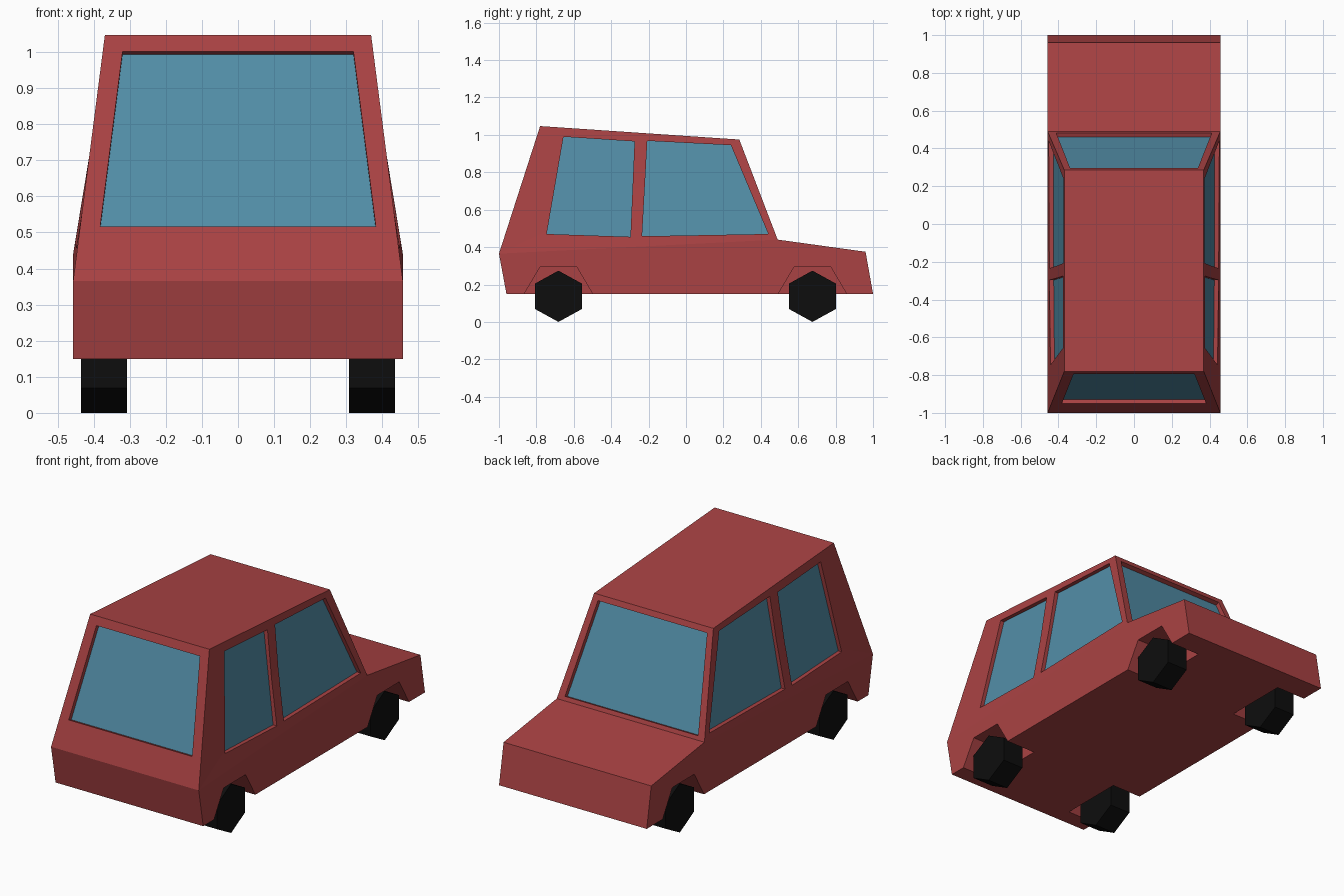
import bpy, bmesh
from math import cos, sin, radians
from mathutils import Vector

if "Cube" in bpy.data.objects:
    bpy.data.objects.remove(bpy.data.objects["Cube"])


def material(name, rgb):
    m = bpy.data.materials.new(name)
    m.diffuse_color = (*rgb, 1)
    m.use_nodes = True
    m.node_tree.nodes["Principled BSDF"].inputs["Base Color"].default_value = m.diffuse_color
    return m


PAINT = material("red_paint", (0.40, 0.055, 0.057))
GLASS = material("blue_glass", (0.085, 0.27, 0.39))
RUBBER = material("black_rubber", (0.004, 0.004, 0.004))


def prism(name, a, b, mat):
    """Solid joining two matching outlines."""
    bm = bmesh.new()
    va = [bm.verts.new(p) for p in a]
    vb = [bm.verts.new(p) for p in b]
    n = len(va)
    bm.faces.new(va)
    bm.faces.new(vb[::-1])
    for i in range(n):
        j = (i + 1) % n
        bm.faces.new((va[j], va[i], vb[i], vb[j]))
    bmesh.ops.recalc_face_normals(bm, faces=bm.faces)
    me = bpy.data.meshes.new(name)
    bm.to_mesh(me)
    bm.free()
    me.materials.append(mat)
    ob = bpy.data.objects.new(name, me)
    bpy.context.collection.objects.link(ob)
    return ob


def cut(target, cutter):
    mod = target.modifiers.new("cut", 'BOOLEAN')
    mod.operation = 'DIFFERENCE'
    mod.solver = 'EXACT'
    mod.object = cutter
    bpy.context.view_layer.objects.active = target
    bpy.ops.object.modifier_apply(modifier=mod.name)
    bpy.data.objects.remove(cutter)


# Body: side profile (half width, y, z), narrower at the roof
WB, WR = 0.457, 0.369
profile = [(WB, -0.96, 0.15), (WB, -1.0, 0.365), (WR, -0.78, 1.047), (WR, 0.285, 0.975),
           (WB, 0.49, 0.44), (WB, 0.96, 0.375), (WB, 1.0, 0.15)]
bm = bmesh.new()
right = [bm.verts.new(p) for p in profile]
left = [bm.verts.new((-x, y, z)) for x, y, z in profile]
for i in range(7):
    j = (i + 1) % 7
    bm.faces.new((right[i], right[j], left[j], left[i]))
for s in (right, left):
    bm.faces.new((s[1], s[2], s[3]))
    bm.faces.new((s[1], s[3], s[4]))
    bm.faces.new((s[0], s[1], s[4], s[5], s[6]))
bmesh.ops.recalc_face_normals(bm, faces=bm.faces)
me = bpy.data.meshes.new("car_body")
bm.to_mesh(me)
bm.free()
me.materials.append(PAINT)
body = bpy.data.objects.new("car_body", me)
bpy.context.collection.objects.link(body)


def window(name, pts, normal):
    """Cut a recess into the body and set a thin pane inside it."""
    n = Vector(normal).normalized()
    off = lambda d: [Vector(p) + n * d for p in pts]
    cut(body, prism("cutter", off(0.04), off(-0.032), PAINT))
    prism(name, off(-0.024), off(-0.033), GLASS)


def side_x(y, z):
    belt = 0.365 + 0.0503 * (y + 1)
    roof = 1.047 - 0.068 * (y + 0.78)
    return WB + (WR - WB) * (z - belt) / (roof - belt)


side_windows = {
    "front_side_window": [(-0.745, 0.47), (-0.655, 0.99), (-0.275, 0.965), (-0.297, 0.455)],
    "back_side_window": [(-0.235, 0.458), (-0.207, 0.968), (0.24, 0.945), (0.44, 0.47)],
}
for s, label in ((1, "right"), (-1, "left")):
    # Side windows
    for name, outline in side_windows.items():
        window(f"{label}_{name}", [(s * side_x(y, z), y, z) for y, z in outline], (s, 0, 0))
    # Wheel arches and six-sided wheels
    for yc, end in ((-0.682, "front"), (0.676, "back")):
        arch = [(-0.183, 0.10), (-0.183, 0.15), (-0.097, 0.295),
                (0.097, 0.295), (0.183, 0.15), (0.183, 0.10)]
        cut(body, prism("cutter", [(s * 0.275, yc + y, z) for y, z in arch],
                        [(s * 0.6, yc + y, z) for y, z in arch], PAINT))
        hexagon = [(yc + 0.144 * cos(radians(30 + 60 * k)),
                    0.137 + 0.137 * sin(radians(30 + 60 * k))) for k in range(6)]
        prism(f"{label}_{end}_wheel", [(s * 0.307, y, z) for y, z in hexagon],
              [(s * 0.435, y, z) for y, z in hexagon], RUBBER)


# End windows, placed along the two sloping end panels
def end_window(name, low, high, t0, t1, w0, w1, normal):
    lo, hi = Vector((0, *low)), Vector((0, *high))
    p, q = lo.lerp(hi, t0), lo.lerp(hi, t1)
    pts = [p + Vector((-w0, 0, 0)), p + Vector((w0, 0, 0)),
           q + Vector((w1, 0, 0)), q + Vector((-w1, 0, 0))]
    window(name, pts, normal)


end_window("front_window", (-1.0, 0.365), (-0.78, 1.047), 0.222, 0.933, 0.382, 0.32,
           (0, -0.682, 0.22))
end_window("back_window", (0.49, 0.44), (0.285, 0.975), 0.04, 0.945, 0.412, 0.338,
           (0, 0.535, 0.205))
